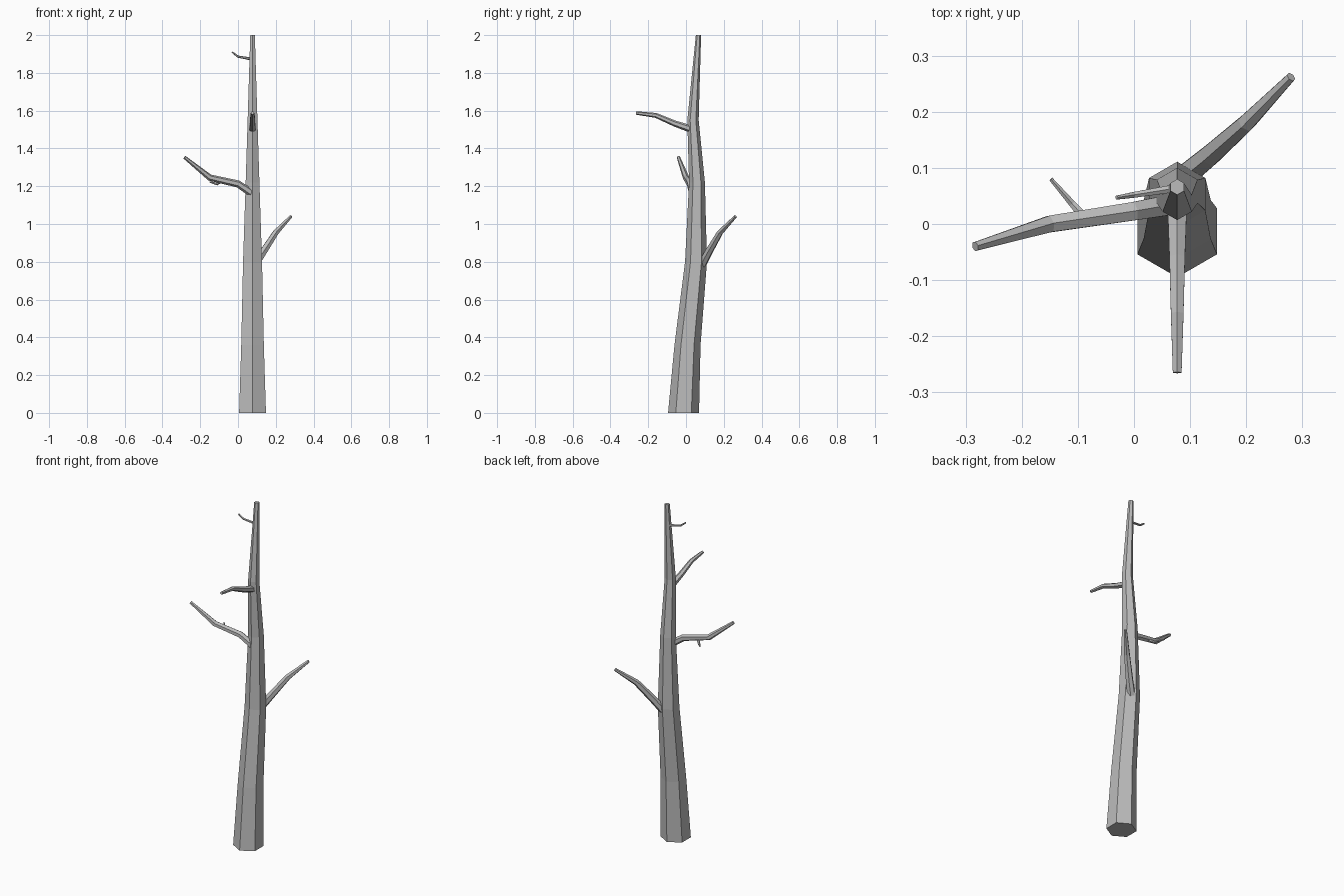
import bpy, bmesh, math
from mathutils import Vector

cube = bpy.data.objects.get("Cube")
if cube:
    bpy.data.objects.remove(cube, do_unlink=True)

bark = bpy.data.materials.new("grey_bark")
bark.use_nodes = True
GREY = (0.5, 0.5, 0.5, 1)
bark.diffuse_color = GREY
bark.node_tree.nodes["Principled BSDF"].inputs["Base Color"].default_value = GREY

SIDES = 6


def limb(name, path, level=False):
    """Capped hexagonal tube through (x, y, z, radius) stations."""
    bm = bmesh.new()
    pts = [Vector(p[:3]) for p in path]
    rings = []
    for i, p in enumerate(pts):
        # Rings lie flat on the trunk and square to the path on branches
        t = (pts[min(i + 1, len(pts) - 1)] - pts[max(i - 1, 0)]).normalized()
        if level:
            u, v = Vector((1, 0, 0)), Vector((0, 1, 0))
        else:
            u = Vector((0, 0, 1)).cross(t).normalized()
            v = t.cross(u)
        ring = []
        for k in range(SIDES):
            a = math.tau * (k + 0.5) / SIDES
            ring.append(bm.verts.new(p + path[i][3] * (u * math.cos(a) + v * math.sin(a))))
        rings.append(ring)
    for a, b in zip(rings, rings[1:]):
        for k in range(SIDES):
            n = (k + 1) % SIDES
            bm.faces.new((a[k], a[n], b[n], b[k]))
    bm.faces.new(rings[0][::-1])
    bm.faces.new(rings[-1])
    bmesh.ops.recalc_face_normals(bm, faces=bm.faces)
    mesh = bpy.data.meshes.new(name)
    bm.to_mesh(mesh)
    bm.free()
    mesh.materials.append(bark)
    obj = bpy.data.objects.new(name, mesh)
    bpy.context.collection.objects.link(obj)


X = 0.077  # trunk axis

# Gently bent, tapering trunk
limb("trunk", [(X, -0.013, 0, 0.082), (X, 0.008, 0.36, 0.069), (X, 0.053, 0.8, 0.058),
               (X, 0.058, 1.22, 0.042), (X, 0.037, 1.55, 0.030), (X, 0.066, 2, 0.014)], True)

# Main branches
limb("right_branch", [(0.07, 0.035, 1.165, 0.021), (0, 0.023, 1.212, 0.019),
                      (-0.15, 0, 1.246, 0.017), (-0.283, -0.04, 1.353, 0.009)])
limb("left_branch", [(0.09, 0.085, 0.785, 0.023), (0.135, 0.122, 0.855, 0.021),
                     (0.2, 0.18, 0.955, 0.017), (0.28, 0.262, 1.04, 0.009)])
limb("front_branch", [(X, 0.035, 1.5, 0.020), (X, -0.06, 1.532, 0.016),
                      (X, -0.16, 1.575, 0.013), (X, -0.265, 1.588, 0.009)])

# Small twigs
limb("side_twig", [(-0.085, 0.008, 1.228, 0.009), (-0.11, 0.036, 1.212, 0.007),
                   (-0.148, 0.08, 1.222, 0.004)])
limb("top_twig", [(0.075, 0.064, 1.873, 0.008), (0, 0.052, 1.886, 0.006),
                  (-0.031, 0.047, 1.91, 0.004)])
